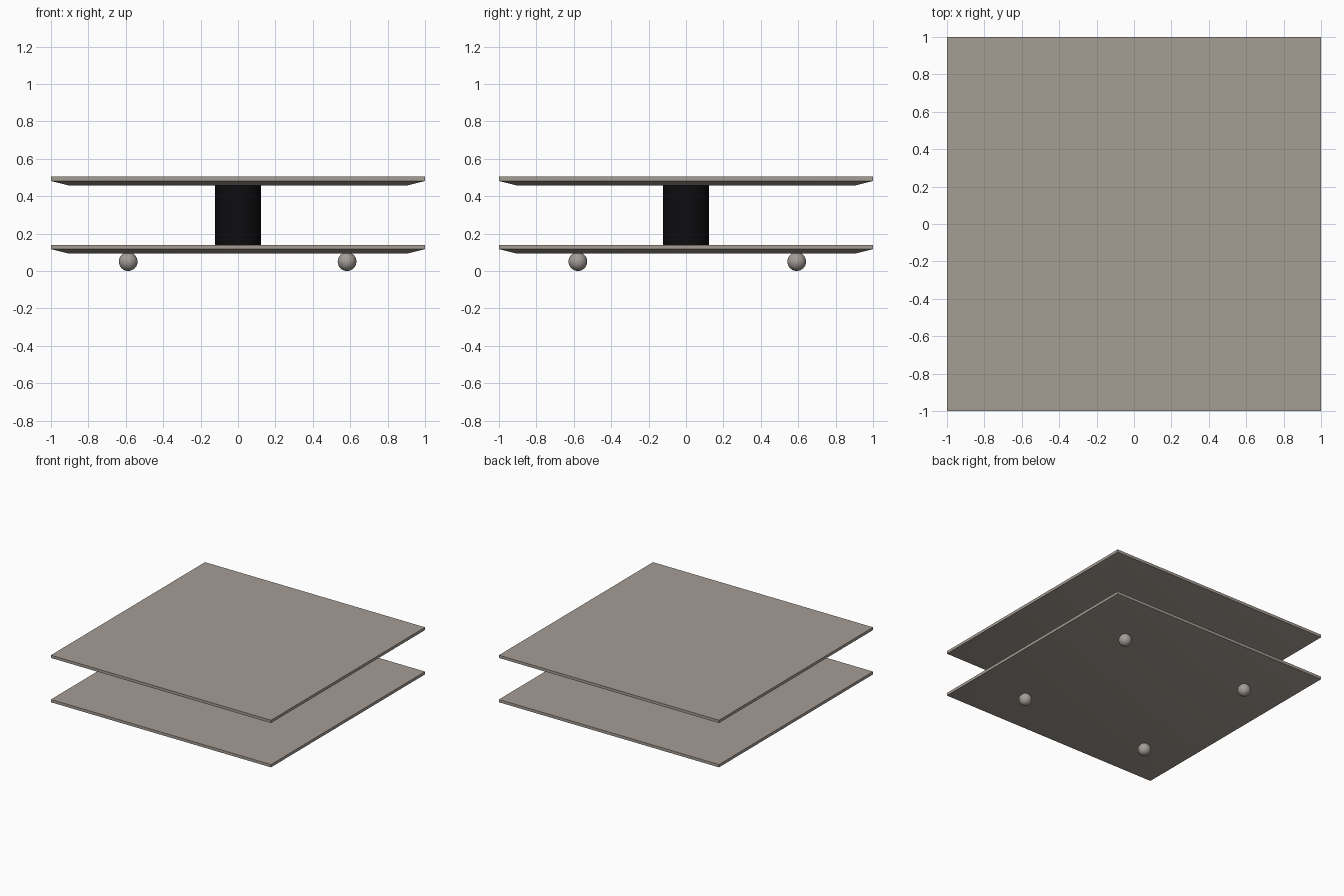
import bpy
import bmesh
import math

if "Cube" in bpy.data.objects:
    bpy.data.objects.remove(bpy.data.objects["Cube"], do_unlink=True)


def material(name, rgb, roughness):
    mat = bpy.data.materials.new(name)
    mat.use_nodes = True
    colour = (*rgb, 1.0)
    mat.diffuse_color = colour
    shader = mat.node_tree.nodes["Principled BSDF"]
    shader.inputs["Base Color"].default_value = colour
    shader.inputs["Roughness"].default_value = roughness
    return mat


stone = material("warm grey stone", (0.38, 0.34, 0.30), 0.6)
foot_grey = material("foot grey", (0.37, 0.335, 0.31), 0.5)
black = material("black", (0.004, 0.004, 0.005), 0.5)


def finish(obj, name, mat):
    obj.name = name
    obj.data.name = name
    obj.data.materials.append(mat)
    bpy.ops.object.select_all(action="DESELECT")
    obj.select_set(True)
    bpy.context.view_layer.objects.active = obj
    bpy.ops.object.shade_smooth_by_angle(angle=math.radians(30))


def slab(name, top):
    """Square slab with an upright rim and an under-bevel that tapers inward."""
    bm = bmesh.new()
    sections = [(0.905, top - 0.047), (1.0, top - 0.023), (1.0, top)]
    rings = [[bm.verts.new((sx * half, sy * half, z))
              for sx, sy in ((-1, -1), (1, -1), (1, 1), (-1, 1))]
             for half, z in sections]
    for low, high in zip(rings, rings[1:]):
        for i in range(4):
            j = (i + 1) % 4
            bm.faces.new((low[i], low[j], high[j], high[i]))
    bm.faces.new(rings[0][::-1])
    bm.faces.new(rings[-1])
    mesh = bpy.data.meshes.new(name)
    bm.to_mesh(mesh)
    bm.free()
    obj = bpy.data.objects.new(name, mesh)
    bpy.context.collection.objects.link(obj)
    finish(obj, name, stone)


# Two matching slabs
slab("lower_shelf", 0.14)
slab("table_top", 0.504)

# Central column between the slabs
bpy.ops.mesh.primitive_cylinder_add(vertices=48, radius=0.124, depth=0.317,
                                    location=(0, 0, 0.2985))
finish(bpy.context.object, "column", black)

# Four ball feet under the lower slab
for side, x in (("left", 0.583), ("right", -0.587)):
    for end, y in (("front", -0.578), ("back", 0.592)):
        bpy.ops.mesh.primitive_uv_sphere_add(segments=32, ring_count=16, radius=0.05,
                                             location=(x, y, 0.05))
        finish(bpy.context.object, f"{end}_{side}_foot", foot_grey)
